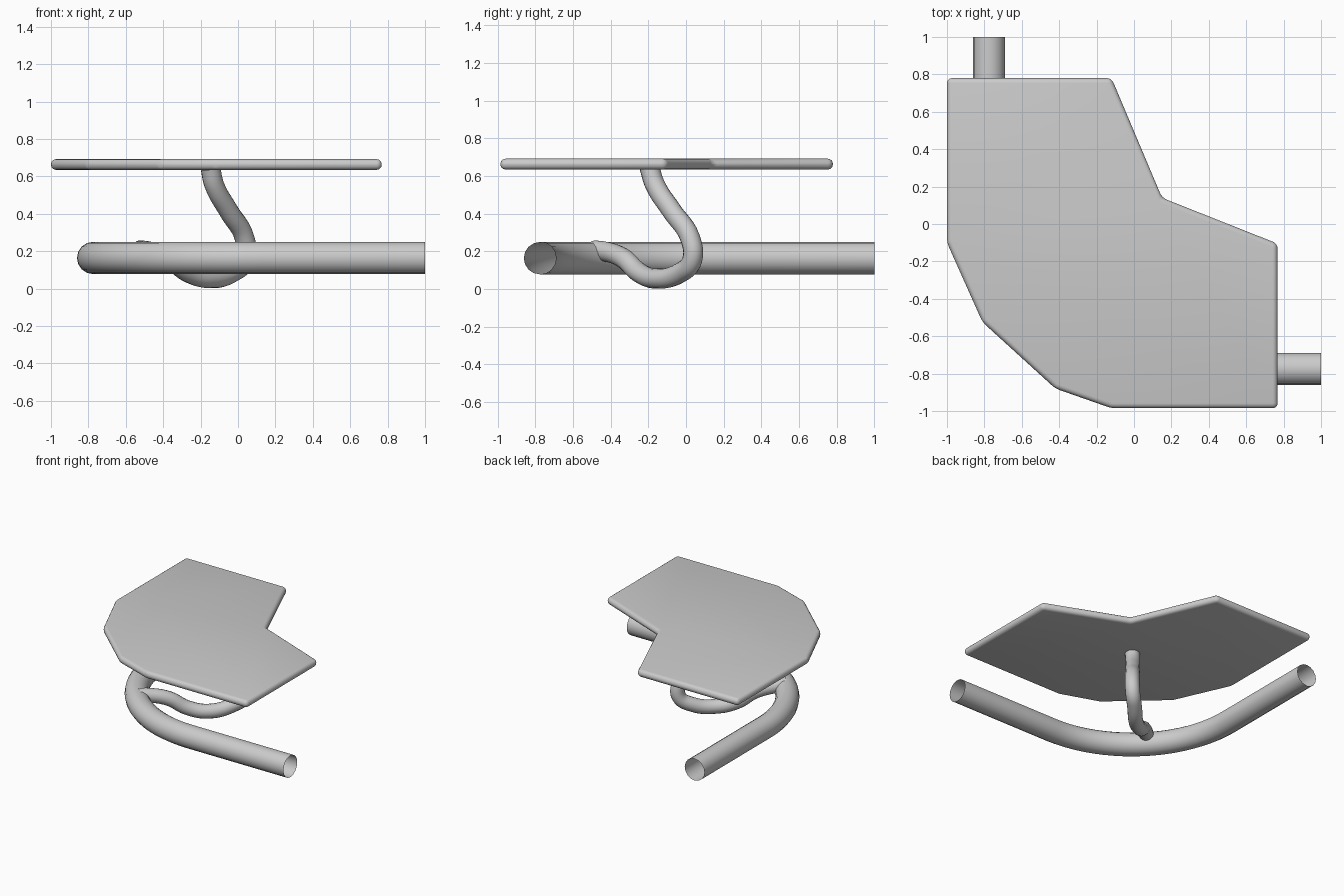
import bpy, bmesh, math

if "Cube" in bpy.data.objects:
    bpy.data.objects.remove(bpy.data.objects["Cube"])


def activate(obj):
    bpy.ops.object.select_all(action='DESELECT')
    obj.select_set(True)
    bpy.context.view_layer.objects.active = obj


def make_tube(name, points, radius, kind):
    """Open-ended round tube swept along a path."""
    curve = bpy.data.curves.new(name, 'CURVE')
    curve.dimensions = '3D'
    curve.bevel_depth = radius
    curve.bevel_resolution = 6
    curve.resolution_u = 6
    spline = curve.splines.new(kind)
    if kind == 'BEZIER':
        spline.bezier_points.add(len(points) - 1)
        for bp, p in zip(spline.bezier_points, points):
            bp.co = p
            bp.handle_left_type = bp.handle_right_type = 'AUTO'
    else:
        spline.points.add(len(points) - 1)
        for sp, p in zip(spline.points, points):
            sp.co = (*p, 1)
    obj = bpy.data.objects.new(name, curve)
    bpy.context.collection.objects.link(obj)
    activate(obj)
    bpy.ops.object.convert(target='MESH')
    bpy.ops.object.shade_smooth_by_angle(angle=math.radians(40))
    return obj


# Table top: outlined slab with rounded edges
outline = [(-1, 0.78), (-1, -0.10), (-0.81, -0.525), (-0.42, -0.88), (-0.12, -0.985),
           (0.768, -0.985), (0.768, -0.105), (0.15, 0.14), (-0.12, 0.78)]
bm = bmesh.new()
base = bm.faces.new([bm.verts.new((x, y, 0.635)) for x, y in outline])
slab = bmesh.ops.extrude_face_region(bm, geom=[base])
top_verts = [g for g in slab['geom'] if isinstance(g, bmesh.types.BMVert)]
bmesh.ops.translate(bm, verts=top_verts, vec=(0, 0, 0.057))
bmesh.ops.recalc_face_normals(bm, faces=bm.faces)
bmesh.ops.bevel(bm, geom=bm.edges[:], offset=0.027, offset_type='OFFSET',
                segments=4, profile=0.5, affect='EDGES', clamp_overlap=True)
mesh = bpy.data.meshes.new("table_top")
bm.to_mesh(mesh)
bm.free()
top = bpy.data.objects.new("table_top", mesh)
bpy.context.collection.objects.link(top)
activate(top)
bpy.ops.object.shade_smooth_by_angle(angle=math.radians(35))

# Base pipe: two straight arms joined by a quarter bend
pipe_x, bend_r, pipe_z, steps = -0.775, 0.9, 0.164, 20
c = pipe_x + bend_r
path = [(pipe_x, 1.0, pipe_z)]
for i in range(steps + 1):
    a = math.pi + math.pi / 2 * i / steps
    path.append((c + bend_r * math.cos(a), c + bend_r * math.sin(a), pipe_z))
path.append((1.0, pipe_x, pipe_z))
make_tube("base_pipe", path, 0.086, 'POLY')

# Support tube: curls out of the base pipe and rises to the table top
support = [(-0.53, -0.49, 0.205), (-0.48, -0.435, 0.20), (-0.37, -0.335, 0.165),
           (-0.27, -0.25, 0.088), (-0.15, -0.155, 0.055), (-0.03, -0.03, 0.087),
           (0.04, 0.033, 0.155), (0.035, 0.022, 0.27), (-0.05, -0.075, 0.415),
           (-0.127, -0.165, 0.555), (-0.148, -0.195, 0.65)]
make_tube("support_tube", support, 0.053, 'BEZIER')
